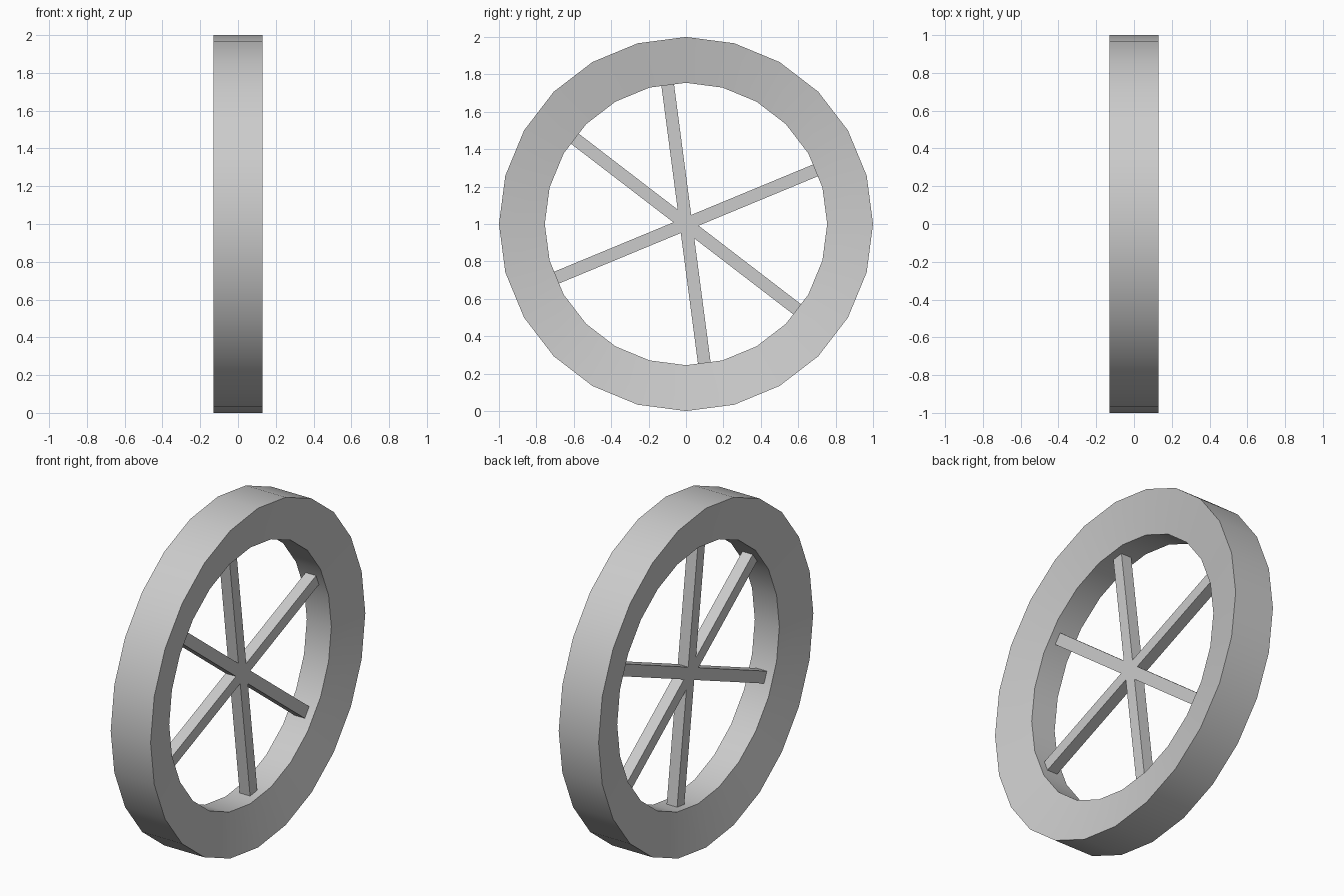
import bpy, bmesh, math
from mathutils import Matrix, Vector

if "Cube" in bpy.data.objects:
    bpy.data.objects.remove(bpy.data.objects["Cube"], do_unlink=True)

SIDES = 24
OUTER, INNER = 1.0, 0.755
OUTER_HALF, INNER_HALF = 0.13, 0.08
SPOKE = 0.068
CENTRE = Vector((0, 0, 1))

grey = bpy.data.materials.new("plain grey")
grey.use_nodes = True
colour = (0.6, 0.6, 0.6, 1)
grey.diffuse_color = colour
grey.node_tree.nodes["Principled BSDF"].inputs["Base Color"].default_value = colour


def add_object(name, bm):
    bmesh.ops.recalc_face_normals(bm, faces=bm.faces)
    mesh = bpy.data.meshes.new(name)
    bm.to_mesh(mesh)
    bm.free()
    mesh.materials.append(grey)
    obj = bpy.data.objects.new(name, mesh)
    bpy.context.collection.objects.link(obj)
    obj.location = CENTRE
    return obj


# Rim: a section that narrows towards the hub, swept around the x axis
bm = bmesh.new()
section = [(-INNER_HALF, INNER), (INNER_HALF, INNER),
           (OUTER_HALF, OUTER), (-OUTER_HALF, OUTER)]
rings = []
for i in range(SIDES):
    a = math.tau * i / SIDES
    rings.append([bm.verts.new((x, r * math.cos(a), r * math.sin(a))) for x, r in section])
for i in range(SIDES):
    here, after = rings[i], rings[(i + 1) % SIDES]
    for j in range(4):
        k = (j + 1) % 4
        bm.faces.new((here[j], here[k], after[k], after[j]))
rim = add_object("rim", bm)
bpy.ops.object.select_all(action='DESELECT')
rim.select_set(True)
bpy.context.view_layer.objects.active = rim
bpy.ops.object.shade_smooth_by_angle(angle=math.radians(30))

# Spokes: square bars through the hub, each meeting the middle of a rim facet
length = 2 * INNER * math.cos(math.pi / SIDES) + 0.004
for number, degrees in enumerate((22.5, 97.5, 142.5), 1):
    bm = bmesh.new()
    bmesh.ops.create_cube(bm, size=1)
    bm.transform(Matrix.Rotation(math.radians(degrees), 4, 'X')
                 @ Matrix.Diagonal((SPOKE, length, SPOKE, 1)))
    add_object(f"spoke_bar_{number}", bm)
